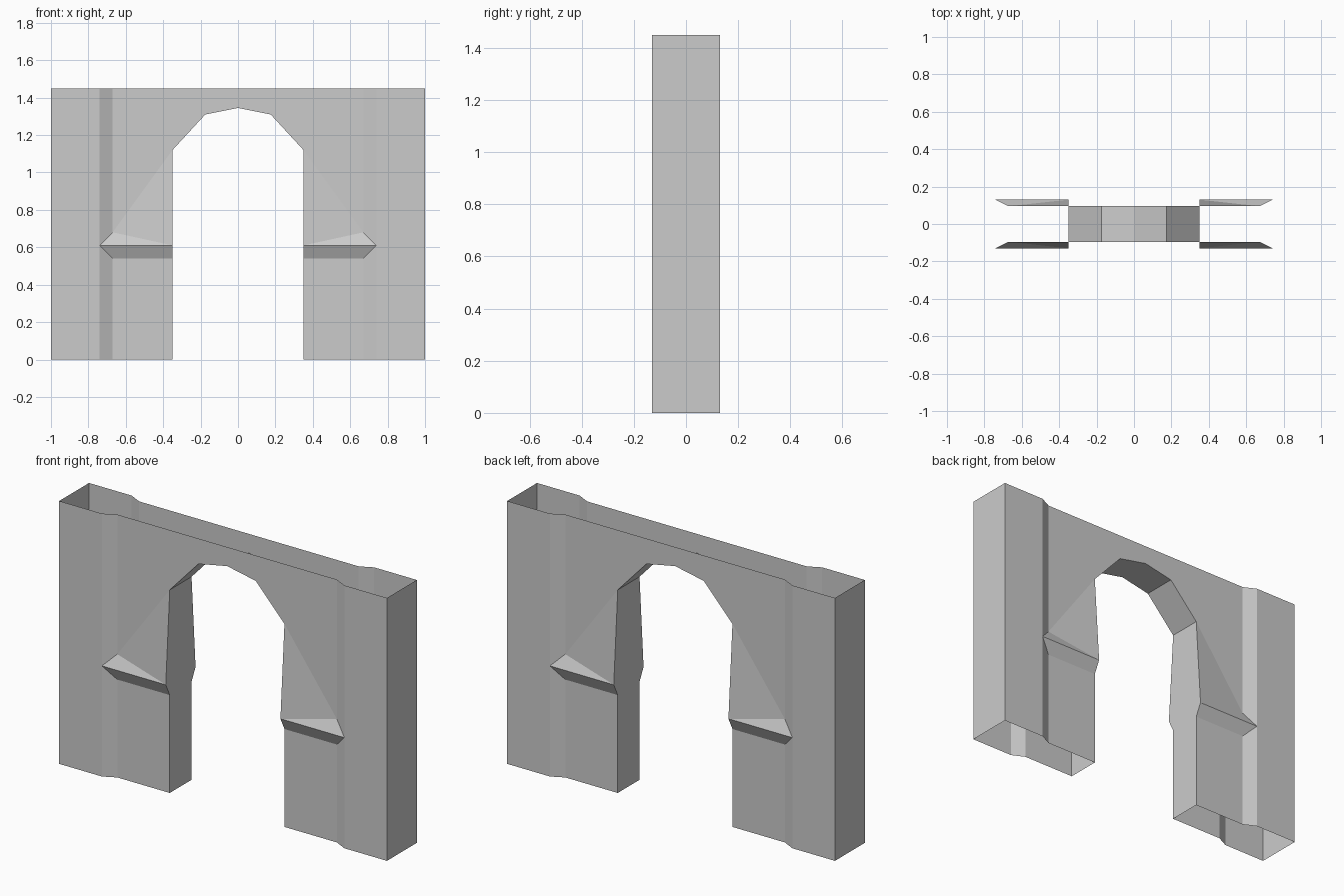
import bpy, bmesh

if "Cube" in bpy.data.objects:
    bpy.data.objects.remove(bpy.data.objects["Cube"])

H = 1.45                    # wall height
RAISED, RECESSED = -0.13, -0.095
IN, SLOPE, PIER, END = 0.35, 0.67, 0.74, 1.0
LOW, MID, TOP, SPRING = 0.54, 0.61, 0.68, 1.12

bm = bmesh.new()
cache = {}


def vert(x, z, y=None):
    """Vertex on the front skin (depth follows from position) or at a given y."""
    if y is None:
        y = RAISED if x >= PIER or z == MID else RECESSED
    key = (x, y, z)
    if key not in cache:
        cache[key] = bm.verts.new(key)
    return cache[key]


def face(*pts):
    bm.faces.new([vert(*p) for p in pts])


def return_wall(pts):
    """Run an edge chain of the front skin back to the centre plane."""
    for a, b in zip(pts, pts[1:]):
        face(a, b, (*b, 0), (*a, 0))


arch = [(IN, SPRING), (0.175, 1.31), (0, 1.345)]

# Outer pier and its bevel, mitred around the ledge
face((PIER, 0), (END, 0), (END, H), (PIER, H), (PIER, MID))
face((SLOPE, 0), (PIER, 0), (PIER, MID), (SLOPE, LOW))
face((SLOPE, TOP), (PIER, MID), (PIER, H), (SLOPE, H))

# Lower panel, ledge underside, ledge top and sloping facet
face((IN, 0), (SLOPE, 0), (SLOPE, LOW), (IN, LOW))
face((IN, LOW), (SLOPE, LOW), (PIER, MID), (IN, MID))
face((IN, MID), (PIER, MID), (SLOPE, TOP))
face((IN, MID), (SLOPE, TOP), (IN, SPRING))

# Upper panel around the arch
face((SLOPE, TOP), (SLOPE, H), (0, H), *arch[::-1])

# Opening reveal and outer end; top and bottom stay open
return_wall([(IN, 0), (IN, LOW), (IN, MID), *arch])
return_wall([(END, H), (END, 0)])

mesh = bpy.data.meshes.new("arched_wall")
bm.to_mesh(mesh)
bm.free()
wall = bpy.data.objects.new("arched_wall", mesh)
bpy.context.collection.objects.link(wall)

# Mirror the quarter left-right and front-back, then merge coplanar faces
mirror = wall.modifiers.new("mirror", 'MIRROR')
mirror.use_axis = (True, True, False)
clean = wall.modifiers.new("merge_flat", 'DECIMATE')
clean.decimate_type = 'DISSOLVE'
clean.angle_limit = 0.01
